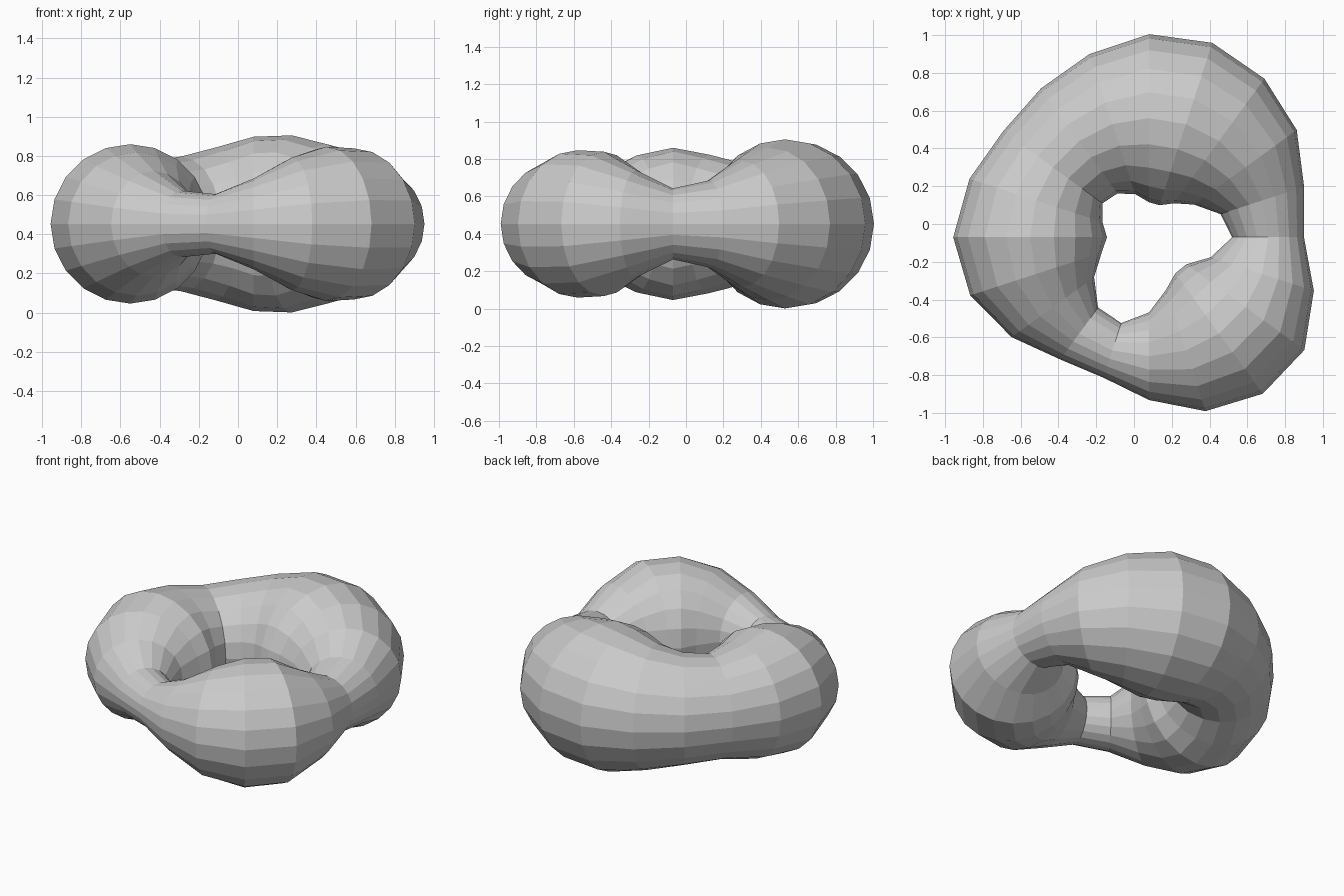
import bpy, bmesh
from math import cos, sin, tau

if "Cube" in bpy.data.objects:
    bpy.data.objects.remove(bpy.data.objects["Cube"])

# Tube radius at each 18 degree step around the ring
tube = [.19, .233, .336, .408, .452, .445, .39, .344, .325, .37,
        .407, .366, .27, .17, .152, .232, .338, .394, .386, .287]
MAJOR, SIDES = .63, 20
CX, CY, CZ = .08, -.07, .453

# Lumpy ring: circular sections of varying radius swept round a circle
bm = bmesh.new()
rings = []
for i, r in enumerate(tube):
    a = tau * i / len(tube)
    ring = []
    for j in range(SIDES):
        b = tau * j / SIDES
        d = MAJOR + r * cos(b)
        ring.append(bm.verts.new((CX + d * cos(a), CY + d * sin(a), CZ + r * sin(b))))
    rings.append(ring)

# Flat quads between neighbouring sections
for i, ring in enumerate(rings):
    nxt = rings[(i + 1) % len(rings)]
    for j in range(SIDES):
        k = (j + 1) % SIDES
        bm.faces.new((ring[j], nxt[j], nxt[k], ring[k]))
bmesh.ops.recalc_face_normals(bm, faces=bm.faces)

mesh = bpy.data.meshes.new("lumpy_ring")
bm.to_mesh(mesh)
bm.free()
bpy.context.collection.objects.link(bpy.data.objects.new("lumpy_ring", mesh))
